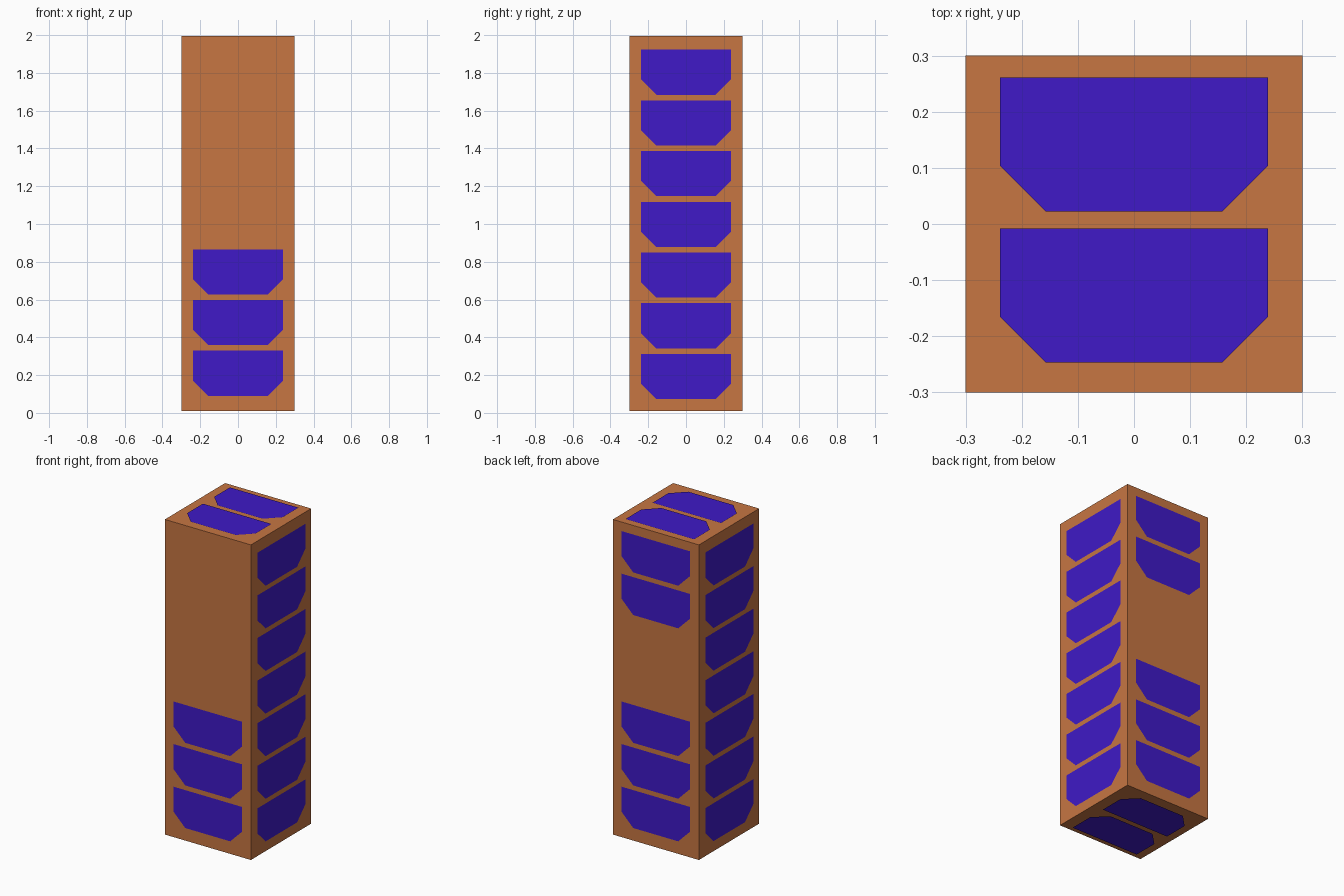
import bpy, bmesh
from math import radians
from mathutils import Matrix, Vector

if "Cube" in bpy.data.objects:
    bpy.data.objects.remove(bpy.data.objects["Cube"])


def material(name, rgb):
    m = bpy.data.materials.new(name)
    m.diffuse_color = (*rgb, 1)
    m.use_nodes = True
    m.node_tree.nodes["Principled BSDF"].inputs["Base Color"].default_value = m.diffuse_color
    return m


ORANGE = material("body_orange", (0.57, 0.18, 0.055))
BLUE = material("panel_blue", (0.05, 0.01, 0.57))
HALF, Z0, Z1 = 0.3, 0.01, 1.996
PITCH, GAP = 0.2685, 0.004

# Solar cell outline: wide top edge, two clipped lower corners
CELL = [(-0.239, 0), (-0.239, -0.157), (-0.157, -0.239),
        (0.157, -0.239), (0.239, -0.157), (0.239, 0)]


def add_object(name, bm, mat):
    me = bpy.data.meshes.new(name)
    bm.to_mesh(me)
    bm.free()
    me.materials.append(mat)
    ob = bpy.data.objects.new(name, me)
    bpy.context.collection.objects.link(ob)


def cell_panel(name, matrix, tops):
    """Column of flat cells; local x is right, y is up, z is outward."""
    bm = bmesh.new()
    for top in tops:
        bm.faces.new([bm.verts.new(matrix @ Vector((x, top + y, 0))) for x, y in CELL])
    add_object(name, bm, BLUE)


# Body
bm = bmesh.new()
bmesh.ops.create_cube(bm, size=1, matrix=Matrix.Translation((0, 0, (Z0 + Z1) / 2))
                      @ Matrix.Diagonal((2 * HALF, 2 * HALF, Z1 - Z0, 1)))
add_object("body", bm, ORANGE)

# Side cells: angle around z, first cell top, occupied rows
sides = {
    "front_cells": (0, 0.329, [0, 1, 2]),
    "right_cells": (90, 0.312, range(7)),
    "back_cells": (180, 0.329, [0, 1, 2, 5, 6]),
    "left_cells": (270, 0.314, range(7)),
}
for name, (angle, first, rows) in sides.items():
    m = (Matrix.Rotation(radians(angle), 4, 'Z')
         @ Matrix.Translation((0, -HALF - GAP / 2, 0)) @ Matrix.Rotation(radians(90), 4, 'X'))
    cell_panel(name, m, [first + PITCH * i for i in rows])

# End cells: the bottom pair is the top pair turned over about x
ends = [-0.008, 0.261]
cell_panel("top_cells", Matrix.Translation((0, 0, 2)), ends)
cell_panel("bottom_cells", Matrix.Rotation(radians(180), 4, 'X'), ends)
